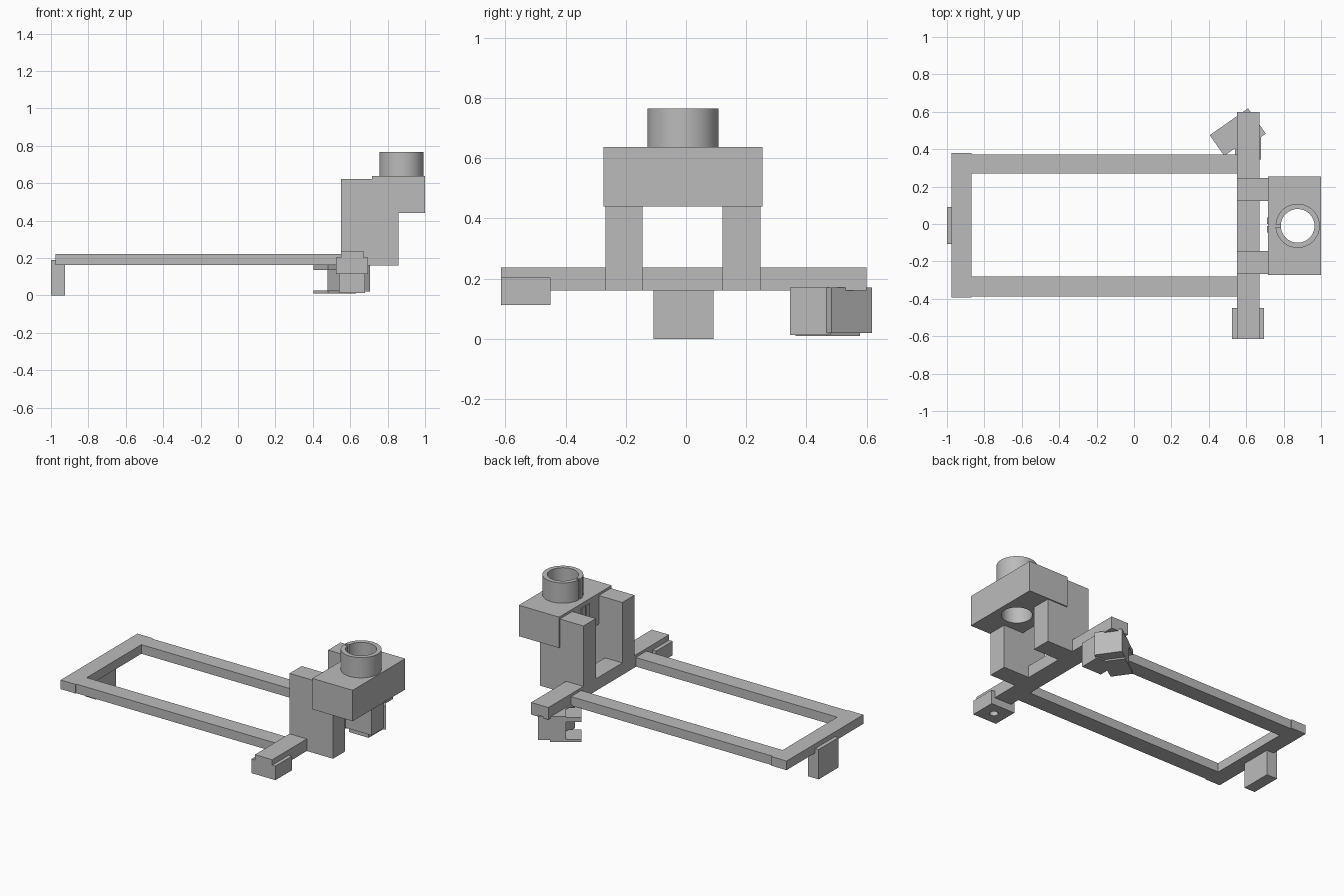
import bpy, math
from mathutils import Matrix, Vector

old = bpy.data.objects.get("Cube")
if old:
    bpy.data.objects.remove(old, do_unlink=True)

grey = bpy.data.materials.new("plain grey")
grey.use_nodes = True
grey.diffuse_color = (0.5, 0.5, 0.5, 1)
grey.node_tree.nodes["Principled BSDF"].inputs["Base Color"].default_value = (0.5, 0.5, 0.5, 1)


def box(name, x, y, z, matrix=None):
    """Box from its (low, high) range on each axis, optionally in a turned frame."""
    bpy.ops.mesh.primitive_cube_add(size=1)
    ob = bpy.context.object
    ob.name = name
    spans = (x, y, z)
    size = Matrix.Diagonal([b - a for a, b in spans] + [1])
    place = Matrix.Translation([(a + b) / 2 for a, b in spans])
    ob.data.transform((matrix or Matrix()) @ place @ size)
    ob.data.materials.append(grey)
    return ob


def cylinder(name, x, y, radius, z, sides=64):
    bpy.ops.mesh.primitive_cylinder_add(vertices=sides, radius=radius, depth=z[1] - z[0],
                                        location=(x, y, (z[0] + z[1]) / 2))
    ob = bpy.context.object
    ob.name = name
    ob.data.materials.append(grey)
    return ob


def cut(ob, cutter):
    """Subtract the cutter from the part, then discard it."""
    mod = ob.modifiers.new("cut", 'BOOLEAN')
    mod.operation = 'DIFFERENCE'
    mod.solver = 'EXACT'
    mod.object = cutter
    bpy.context.view_layer.objects.active = ob
    bpy.ops.object.modifier_apply(modifier=mod.name)
    bpy.data.objects.remove(cutter, do_unlink=True)


def smooth(ob):
    bpy.ops.object.select_all(action='DESELECT')
    ob.select_set(True)
    bpy.context.view_layer.objects.active = ob
    bpy.ops.object.shade_smooth_by_angle(angle=math.radians(30))


# Flat rectangular frame with its end foot
box("frame_end_bar", (-0.975, -0.87), (-0.393, 0.38), (0.162, 0.22))
for side, y in (("front", (-0.387, -0.28)), ("back", (0.27, 0.372))):
    box(side + "_rail", (-0.87, 0.56), y, (0.162, 0.22))
box("end_foot", (-1.0, -0.925), (-0.108, 0.092), (0, 0.19))

# Cross bar and the two uprights
box("cross_bar", (0.55, 0.672), (-0.615, 0.6), (0.16, 0.237))
for side, y in (("front", (-0.267, -0.145)), ("back", (0.122, 0.247))):
    box(side + "_upright", (0.55, 0.857), y, (0.16, 0.622))

# Head block with a round bore
cx, cy = 0.875, -0.01
head = box("head_block", (0.716, 1.0), (-0.274, 0.255), (0.44, 0.637))
cut(head, cylinder("bore_cutter", cx, cy, 0.09, (0.3, 0.9)))
smooth(head)

# Split collar on top of the head
collar = cylinder("collar", cx, cy, 0.118, (0.637, 0.766))
cut(collar, cylinder("collar_cutter", cx, cy, 0.09, (0.5, 0.9)))
cut(collar, box("slit_cutter", (0.7, cx), (cy - 0.007, cy + 0.007), (0.6, 0.9)))
smooth(collar)

# Small clamp lugs on the inner face of the head
for i, y in enumerate(((-0.046, -0.012), (0.0, 0.034))):
    box("clamp_lug_%d" % (i + 1), (0.71, 0.72), y, (0.46, 0.61))

# Sleeve on the front end of the cross bar, with a screw hole below
sleeve = box("bar_sleeve", (0.525, 0.695), (-0.615, -0.45), (0.113, 0.203))
cut(sleeve, cylinder("screw_cutter", 0.61, -0.532, 0.025, (0.05, 0.155), 32))
smooth(sleeve)

# Holder under the back end: a straight block and a turned housing
box("holder_block", (0.54, 0.68), (0.345, 0.48), (0.012, 0.17))
turn = Matrix.Translation(Vector((0.405, 0.475, 0))) @ Matrix.Rotation(math.radians(35), 4, 'Z')
box("turned_housing", (0.09, 0.25), (-0.165, 0), (0.02, 0.17), turn)
box("housing_base_plate", (0, 0.18), (-0.135, 0), (0.01, 0.026), turn)
box("housing_upper_lip", (0.0, 0.1), (-0.135, 0), (0.135, 0.165), turn)
